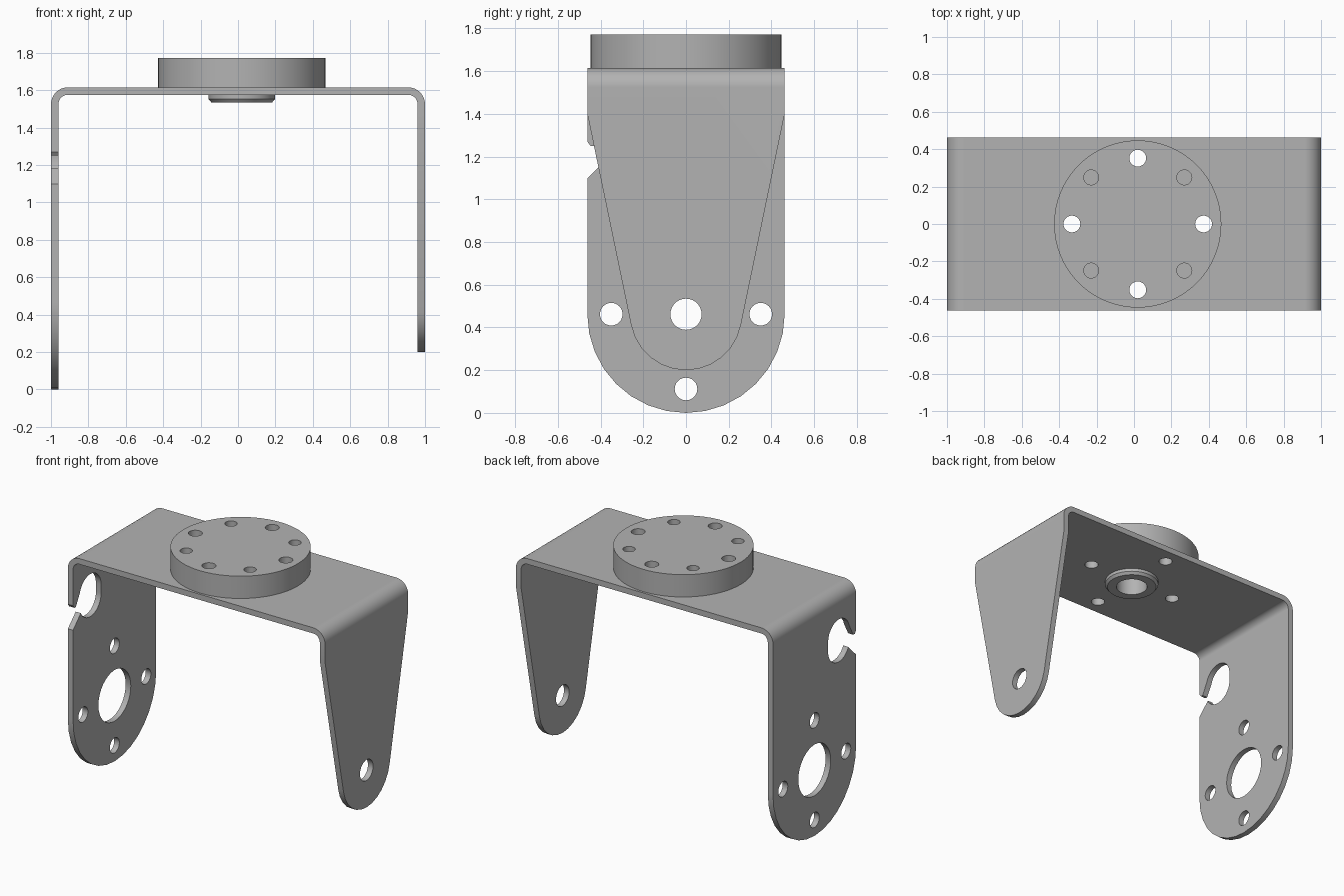
import bpy, bmesh, math
from mathutils import Vector

if "Cube" in bpy.data.objects:
    bpy.data.objects.remove(bpy.data.objects["Cube"], do_unlink=True)

metal = bpy.data.materials.new("plain_grey_metal")
metal.use_nodes = True
grey = (0.45, 0.45, 0.45, 1)
metal.diffuse_color = grey
metal.node_tree.nodes["Principled BSDF"].inputs["Base Color"].default_value = grey

HALF = 0.462         # half width of the strap
THICK = 0.04         # sheet thickness
TOP = 1.615          # upper surface of the strap
HUB_X = 0.02         # hub axis
PIVOT = 0.462        # height of the pivot holes


def arc(cu, cv, r, a0, a1, n):
    angles = [math.radians(a0 + (a1 - a0) * i / n) for i in range(n + 1)]
    return [(cu + r * math.cos(a), cv + r * math.sin(a)) for a in angles]


def finish_mesh(name, bm):
    bmesh.ops.recalc_face_normals(bm, faces=bm.faces)
    mesh = bpy.data.meshes.new(name)
    bm.to_mesh(mesh)
    bm.free()
    mesh.materials.append(metal)
    obj = bpy.data.objects.new(name, mesh)
    bpy.context.collection.objects.link(obj)
    return obj


def prism(name, points, axis, lo, hi):
    """Extrude a 2D outline along x (points are y, z), y (x, z) or z (x, y)."""
    place = {"x": lambda u, v: (lo, u, v),
             "y": lambda u, v: (u, lo, v),
             "z": lambda u, v: (u, v, lo)}[axis]
    direction = {"x": Vector((1, 0, 0)), "y": Vector((0, 1, 0)), "z": Vector((0, 0, 1))}[axis]
    bm = bmesh.new()
    face = bm.faces.new([bm.verts.new(place(u, v)) for u, v in points])
    ext = bmesh.ops.extrude_face_region(bm, geom=[face], use_keep_orig=True)
    moved = [g for g in ext["geom"] if isinstance(g, bmesh.types.BMVert)]
    bmesh.ops.translate(bm, verts=moved, vec=direction * (hi - lo))
    return finish_mesh(name, bm)


def drill(name, u, v, r, axis, lo, hi, n=32):
    return prism(name, arc(u, v, r, 0, 360, n)[:-1], axis, lo, hi)


def cut(target, cutters):
    bpy.context.view_layer.objects.active = target
    for cutter in cutters:
        cutter.hide_render = True
        mod = target.modifiers.new("cut", "BOOLEAN")
        mod.operation = "DIFFERENCE"
        mod.solver = "EXACT"
        mod.object = cutter
        bpy.ops.object.modifier_apply(modifier=mod.name)
        bpy.data.objects.remove(cutter, do_unlink=True)


def smooth(obj):
    bpy.ops.object.select_all(action="DESELECT")
    obj.select_set(True)
    bpy.context.view_layer.objects.active = obj
    bpy.ops.object.shade_smooth_by_angle(angle=math.radians(30))
    obj.modifiers.new("flat_faces", "WEIGHTED_NORMAL").keep_sharp = True


def leg_trim(name, curve, shoulder, lo, hi):
    """Waste material around the lower end of a leg."""
    outline = [(-0.7, -0.3), (0.7, -0.3), (0.7, shoulder), (HALF, shoulder)]
    outline += curve + [(-HALF, shoulder), (-0.7, shoulder)]
    return prism(name, outline, "x", lo, hi)


# Bent strap: one sheet folded down at both ends
R = 0.09
outer = arc(1 - R, TOP - R, R, 0, 90, 8)
inner = arc(1 - R, TOP - R, R - THICK, 90, 0, 8)
right_half = inner + [(1 - THICK, -0.1), (1, -0.1)] + outer
left_half = [(-x, z) for x, z in reversed(right_half)]
bracket = prism("bent_bracket", right_half + left_half, "y", -HALF, HALF)

# Leg outlines: wide round end at -x, narrow tapered end at +x
wide_curve = arc(0, PIVOT, HALF, 0, -180, 16)[1:-1]
narrow_curve = arc(0, PIVOT, 0.262, -11, -169, 12)
cutters = [leg_trim("wide_trim", wide_curve, PIVOT, -1.2, -0.8),
           leg_trim("narrow_trim", narrow_curve, 1.4, 0.8, 1.2)]

# Cable slot opening through the front edge of the wide leg
slot = [(-0.6, 1.41), (-HALF, 1.27), (-0.447, 1.25), (-0.43, 1.25)]
slot += arc(-0.27, 1.3, 0.12, 165, 0, 12) + arc(-0.27, 1.24, 0.12, 0, -145, 12)
slot += [(-0.375, 1.185), (-0.6, 0.96)]
cutters.append(prism("slot_cut", slot, "x", -1.2, -0.8))

# Pivot holes and the four screw holes around the large one
cutters.append(drill("narrow_pivot", 0, PIVOT, 0.073, "x", 0.8, 1.2))
cutters.append(drill("wide_pivot", 0, PIVOT, 0.18, "x", -1.2, -0.8))
for i in range(4):
    a = i * math.pi / 2
    cutters.append(drill("screw", 0.35 * math.cos(a), PIVOT + 0.35 * math.sin(a),
                         0.053, "x", -1.2, -0.8, 24))

# Hub openings in the top of the strap
cutters.append(drill("boss_hole", HUB_X, 0, 0.178, "z", 1.4, 1.7, 64))
HUB_R = 0.352


def hub_drills(offset, r, lo, hi):
    turns = [math.radians(offset + 90 * i) for i in range(4)]
    return [drill("hub_drill", HUB_X + HUB_R * math.cos(a), HUB_R * math.sin(a),
                  r, "z", lo, hi, 24) for a in turns]


cut(bracket, cutters + hub_drills(0, 0.045, 1.4, 1.7))
smooth(bracket)

# Hub: round disc with a chamfered, bored boss below the strap
profile = [(0, 1.7), (0.103, 1.7), (0.103, 1.535), (0.163, 1.535), (0.178, 1.553),
           (0.178, TOP), (0.447, TOP), (0.447, 1.772), (0, 1.772)]
bm = bmesh.new()
verts = [bm.verts.new((HUB_X + r, 0, z)) for r, z in profile]
edges = [bm.edges.new(pair) for pair in zip(verts, verts[1:])]
bmesh.ops.spin(bm, geom=verts + edges, cent=(HUB_X, 0, 0), axis=(0, 0, 1),
               angle=2 * math.pi, steps=64, use_merge=True)
bmesh.ops.remove_doubles(bm, verts=bm.verts, dist=0.0005)
hub = finish_mesh("round_hub", bm)
cut(hub, hub_drills(0, 0.045, 1.5, 1.9) + hub_drills(45, 0.04, 1.5, 1.9))
smooth(hub)
